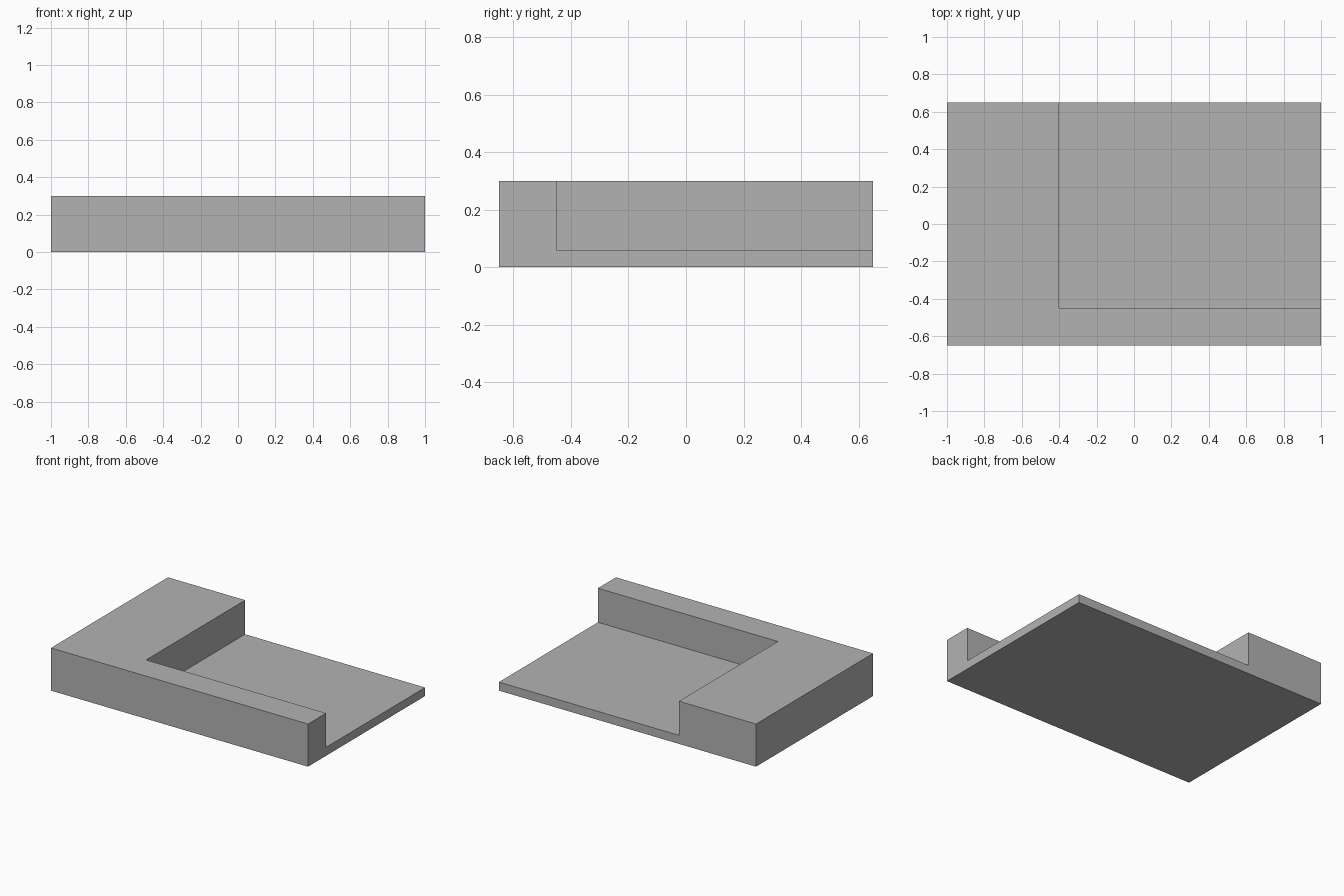
import bpy
from mathutils import Vector

default_cube = bpy.data.objects.get("Cube")
if default_cube:
    bpy.data.objects.remove(default_cube, do_unlink=True)

# Plain grey for the whole block
grey = bpy.data.materials.new("plain_grey")
grey.use_nodes = True
colour = (0.45, 0.45, 0.45, 1)
grey.diffuse_color = colour
grey.node_tree.nodes["Principled BSDF"].inputs["Base Color"].default_value = colour


def box(name, low, high):
    low, high = Vector(low), Vector(high)
    bpy.ops.mesh.primitive_cube_add(size=1, location=(low + high) / 2)
    obj = bpy.context.object
    obj.name = name
    obj.dimensions = high - low
    bpy.ops.object.transform_apply(location=True, rotation=False, scale=True)
    obj.data.materials.append(grey)
    return obj


# Solid block, and a cutter for the open recess at the back left
block = box("stepped_block", (-1, -0.65, 0), (1, 0.65, 0.3))
cutter = box("recess_cutter", (-0.4, -0.45, 0.06), (1.2, 0.85, 0.5))
cutter.hide_render = True

# Cut the recess, leaving a thin floor and an L-shaped wall
cut = block.modifiers.new("recess", "BOOLEAN")
cut.operation = "DIFFERENCE"
cut.solver = "EXACT"
cut.object = cutter
bpy.context.view_layer.objects.active = block
bpy.ops.object.modifier_apply(modifier=cut.name)
bpy.data.objects.remove(cutter, do_unlink=True)
